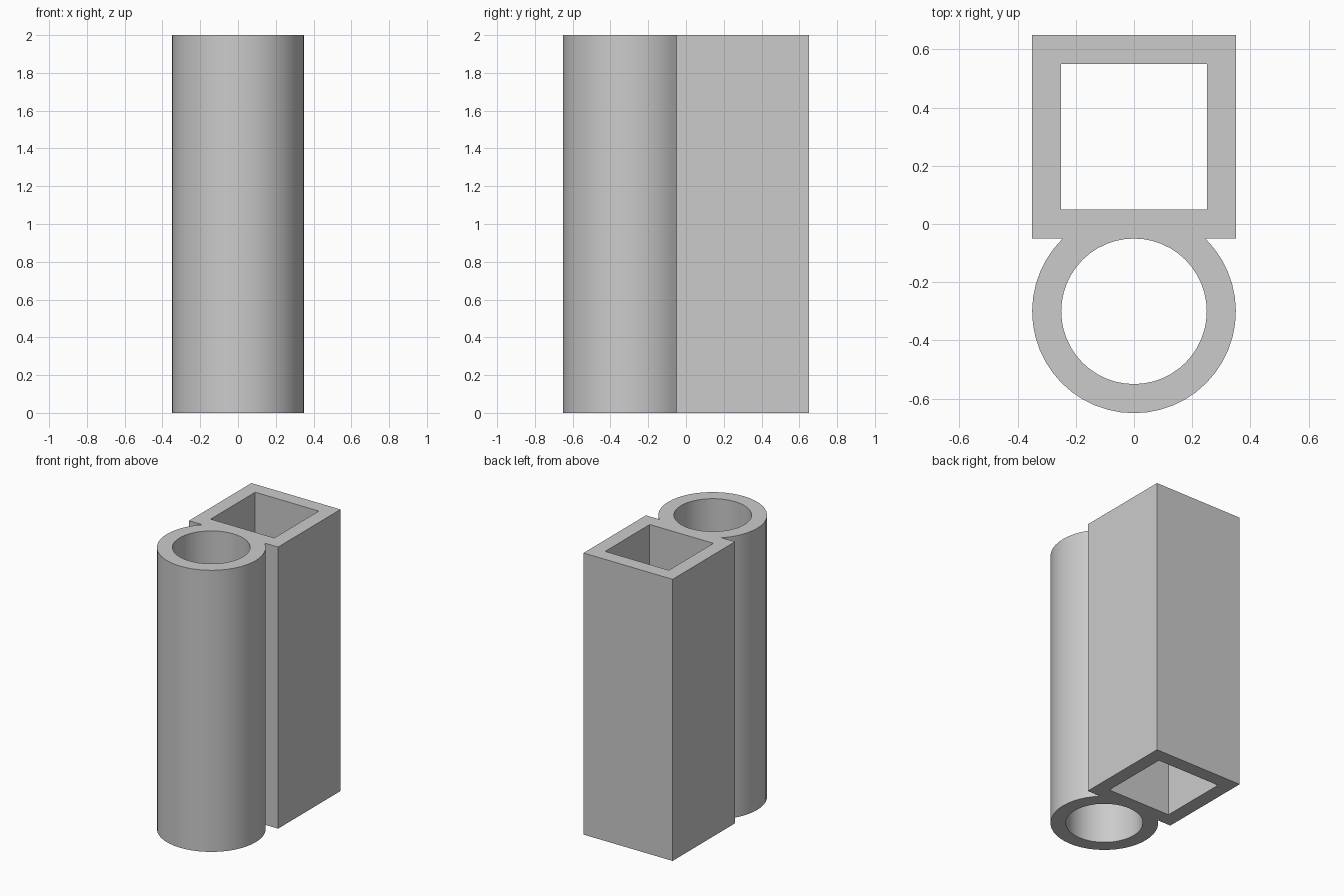
import bpy
import bmesh
from math import asin, cos, sin, pi, radians

HEIGHT = 2.0
HALF, WALL = 0.35, 0.10          # outer half width and wall thickness of both tubes
BOX_Y, ROUND_Y = 0.30, -0.30     # tube centres
SEGMENTS = 48

cube = bpy.data.objects.get("Cube")
if cube:
    bpy.data.objects.remove(cube, do_unlink=True)


def arc(radius, start, end, steps):
    """Points on the round tube's circle, from start up to but excluding end."""
    return [(radius * cos(start + (end - start) * i / steps),
             ROUND_Y + radius * sin(start + (end - start) * i / steps))
            for i in range(steps)]


def square(half):
    return [(half, BOX_Y - half), (half, BOX_Y + half),
            (-half, BOX_Y + half), (-half, BOX_Y - half)]


# Fused outer outline: square corners, then the arc outside the square's front wall
joint = asin((BOX_Y - HALF - ROUND_Y) / HALF)
sweep = pi + 2 * joint
steps = round(SEGMENTS * sweep / (2 * pi))
outer_arc = arc(HALF, pi - joint, pi - joint + sweep, steps)
outer_arc.append((HALF * cos(joint), ROUND_Y + HALF * sin(joint)))
outline = square(HALF) + outer_arc

# The two bores running through the full height
bore = HALF - WALL
loops = [outline, square(bore), arc(bore, 0, 2 * pi, SEGMENTS)]

# Fill the cross-section and extrude it upward
bm = bmesh.new()
for loop in loops:
    verts = [bm.verts.new((x, y, 0)) for x, y in loop]
    for a, b in zip(verts, verts[1:] + verts[:1]):
        bm.edges.new((a, b))
bmesh.ops.triangle_fill(bm, edges=bm.edges[:], use_beauty=True, normal=(0, 0, 1))
top = bmesh.ops.extrude_face_region(bm, geom=bm.faces[:], use_keep_orig=True)
bmesh.ops.translate(bm, vec=(0, 0, HEIGHT),
                    verts=[g for g in top["geom"] if isinstance(g, bmesh.types.BMVert)])
bmesh.ops.recalc_face_normals(bm, faces=bm.faces[:])
mesh = bpy.data.meshes.new("double_tube")
bm.to_mesh(mesh)
bm.free()

# Plain grey material
grey = bpy.data.materials.new("plain_grey")
grey.use_nodes = True
colour = (0.60, 0.60, 0.60, 1)
grey.diffuse_color = colour
grey.node_tree.nodes["Principled BSDF"].inputs["Base Color"].default_value = colour
mesh.materials.append(grey)

tube = bpy.data.objects.new("double_tube", mesh)
bpy.context.collection.objects.link(tube)
bpy.ops.object.select_all(action="DESELECT")
tube.select_set(True)
bpy.context.view_layer.objects.active = tube
bpy.ops.object.shade_smooth_by_angle(angle=radians(30))
